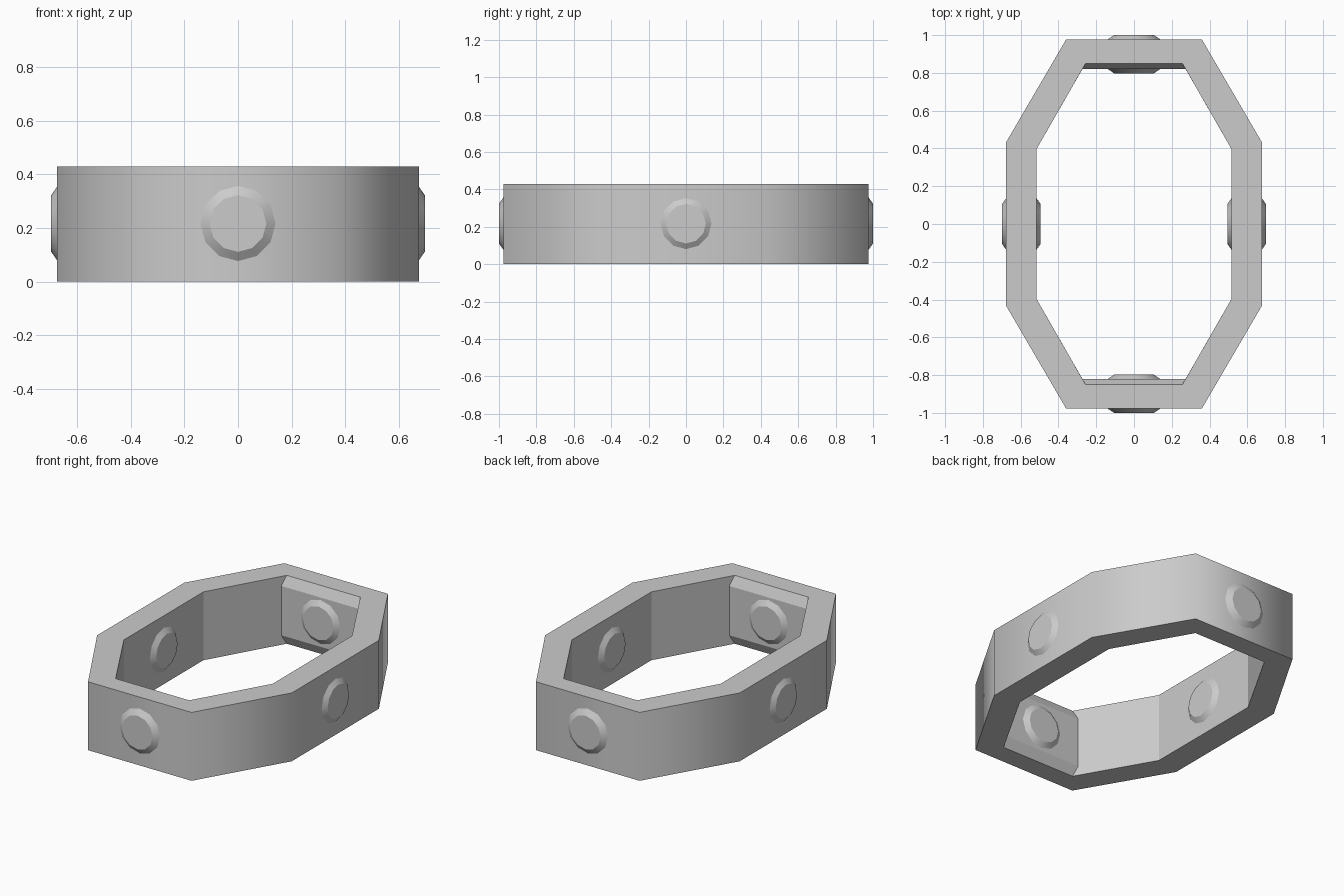
import bpy, bmesh, math

cube = bpy.data.objects.get("Cube")
if cube:
    bpy.data.objects.remove(cube)

grey = bpy.data.materials.new("plain grey")
grey.use_nodes = True
colour = (0.6, 0.6, 0.6, 1)
grey.diffuse_color = colour
grey.node_tree.nodes["Principled BSDF"].inputs["Base Color"].default_value = colour

HEIGHT, CHAMFER = 0.43, 0.06


def make_object(name, bm):
    bmesh.ops.recalc_face_normals(bm, faces=bm.faces)
    mesh = bpy.data.meshes.new(name)
    bm.to_mesh(mesh)
    bm.free()
    mesh.materials.append(grey)
    obj = bpy.data.objects.new(name, mesh)
    bpy.context.collection.objects.link(obj)
    return obj


def bridge(bm, a, b):
    n = len(a)
    return [bm.faces.new((a[i], a[(i + 1) % n], b[(i + 1) % n], b[i])) for i in range(n)]


def octagon(bm, end, side, z):
    """Stretched octagon from one end corner and one side corner."""
    (ex, ey), (sx, sy) = end, side
    points = [(sx, -sy), (sx, sy), (ex, ey), (-ex, ey),
              (-sx, sy), (-sx, -sy), (-ex, -ey), (ex, -ey)]
    return [bm.verts.new((x, y, z)) for x, y in points]


# Ring band: closed section swept round, inner end walls chamfered
bm = bmesh.new()
outer = ((0.36, 0.976), (0.677, 0.433))
rim = ((0.256, 0.85), (0.517, 0.395))
wall = ((0.273, 0.82), (0.517, 0.395))
loops = [octagon(bm, *shape, z) for shape, z in (
    (outer, 0), (outer, HEIGHT), (rim, HEIGHT),
    (wall, HEIGHT - CHAMFER), (wall, CHAMFER), (rim, 0))]
for i, loop in enumerate(loops):
    faces = bridge(bm, loop, loops[(i + 1) % len(loops)])
    if i == 0:
        # Outside is softly shaded except at the end corners
        for f in faces:
            f.smooth = True
for e in bm.edges:
    soft = all(f.smooth for f in e.link_faces)
    e.smooth = soft and e.calc_face_angle(0) < math.radians(40)
make_object("ring_band", bm)


# Studs: bevelled twelve-sided discs passing through the band
def stud(name, angle, near, far):
    bm = bmesh.new()
    bevel, sides = 0.025, 12
    profile = [(0.106, near), (0.142, near + bevel),
               (0.142, far - bevel), (0.106, far)]
    rings = []
    for radius, x in profile:
        steps = [2 * math.pi * i / sides for i in range(sides)]
        rings.append([bm.verts.new((x, radius * math.cos(t), radius * math.sin(t)))
                      for t in steps])
    for a, b in zip(rings, rings[1:]):
        for f in bridge(bm, a, b):
            f.smooth = True
    for cap in (rings[0], rings[-1]):
        bm.faces.new(cap)
    for ring in rings:
        for i in range(sides):
            bm.edges.get((ring[i], ring[(i + 1) % sides])).smooth = False
    obj = make_object(name, bm)
    obj.location.z = HEIGHT / 2 + 0.002
    obj.rotation_euler.z = math.radians(angle)


for name, angle, near, far in (
        ("left_stud", 0, 0.495, 0.698), ("back_stud", 90, 0.798, 1.0),
        ("right_stud", 180, 0.495, 0.698), ("front_stud", 270, 0.798, 1.0)):
    stud(name, angle, near, far)
